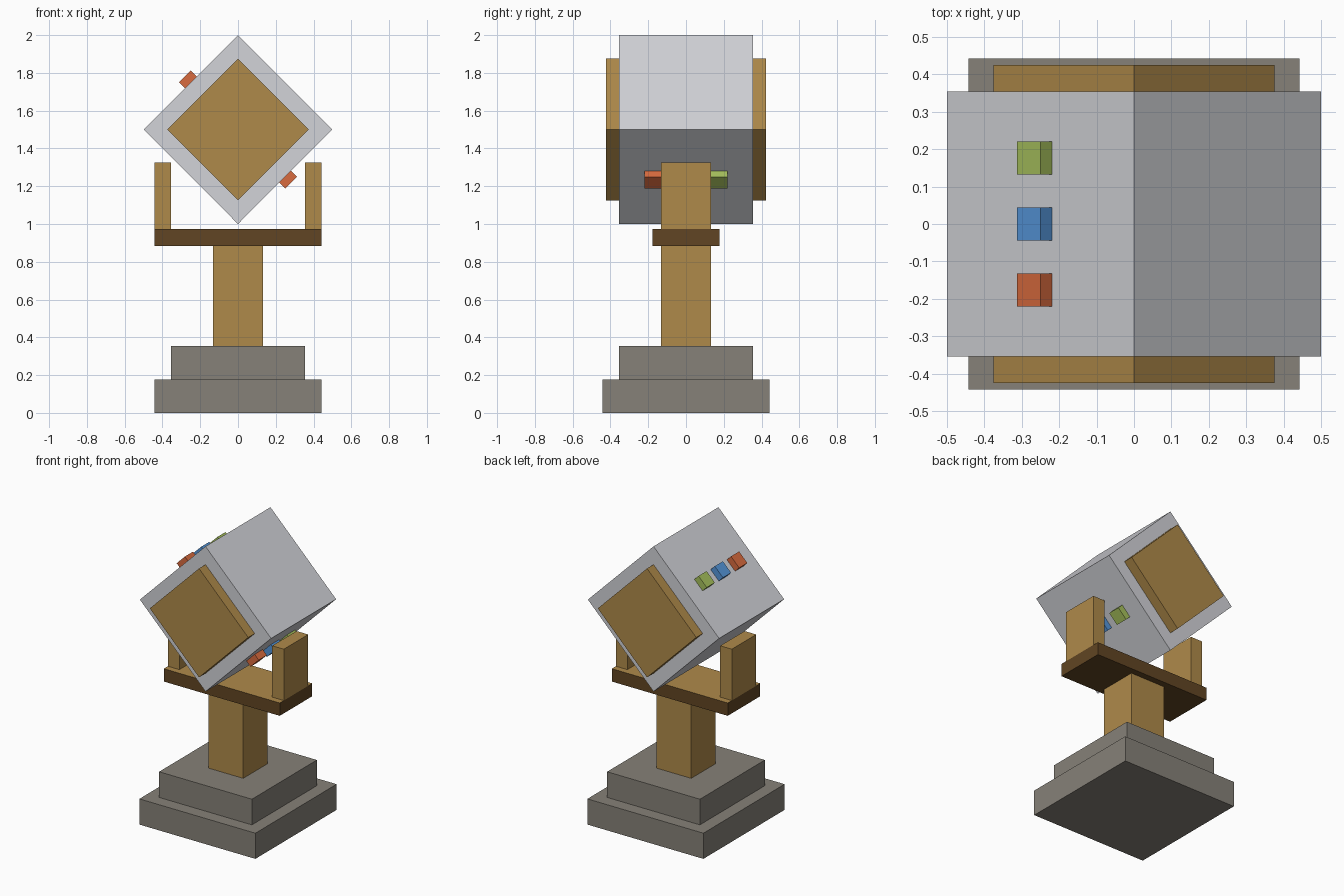
import bpy
import math
from mathutils import Vector

if "Cube" in bpy.data.objects:
    bpy.data.objects.remove(bpy.data.objects["Cube"])

U = 2 / 16 / math.sqrt(2)      # modelling unit: the head is 8 units wide
HEAD_Z = 1.5
TILT = math.radians(45)


def material(name, r, g, b):
    def lin(c):
        c /= 255
        return c / 12.92 if c <= 0.04045 else ((c + 0.055) / 1.055) ** 2.4
    m = bpy.data.materials.new(name)
    m.diffuse_color = (lin(r), lin(g), lin(b), 1)
    m.use_nodes = True
    m.node_tree.nodes["Principled BSDF"].inputs["Base Color"].default_value = m.diffuse_color
    return m


STONE = material("stone grey", 134, 129, 120)
WOOD = material("golden wood", 175, 138, 74)
DARK = material("dark wood", 97, 69, 35)
METAL = material("pale metal", 210, 211, 216)
RED = material("orange red", 217, 107, 62)
BLUE = material("blue", 85, 150, 218)
GREEN = material("leaf green", 166, 192, 92)


def box(name, size, centre, mat, tilt=0.0):
    bpy.ops.mesh.primitive_cube_add(size=1, location=centre)
    ob = bpy.context.object
    ob.name = name
    for v in ob.data.vertices:
        v.co *= Vector(size)
    ob.rotation_euler.y = tilt
    ob.data.materials.append(mat)
    return ob


# Stepped stone base and post
box("base_lower_step", (10 * U, 10 * U, 2 * U), (0, 0, U), STONE)
box("base_upper_step", (8 * U, 8 * U, 2 * U), (0, 0, 3 * U), STONE)
box("post", (3 * U, 3 * U, 6 * U), (0, 0, 7 * U), WOOD)

# Cradle: dark plate with a golden upper face, and two upright arms
plate = box("cradle_plate", (10 * U, 4 * U, U), (0, 0, 10.5 * U), DARK)
plate.data.materials.append(WOOD)
for face in plate.data.polygons:
    if face.normal.z > 0.5:
        face.material_index = 1
for side, label in ((-1, "left"), (1, "right")):
    box(f"cradle_arm_{label}", (U, 3 * U, 4 * U), (side * 4.5 * U, 0, 13 * U), WOOD)

# Tilted head with a wooden cap on each end
box("head", (8 * U, 8 * U, 8 * U), (0, 0, HEAD_Z), METAL, TILT)
for side, label in ((-1, "front"), (1, "back")):
    box(f"head_cap_{label}", (6 * U, 0.8 * U, 6 * U),
        (0, side * 4.4 * U, HEAD_Z), WOOD, TILT)

# Rows of buttons half sunk into two opposite faces of the head
for side, label in ((-1, "upper"), (1, "lower")):
    for row, (colour, mat) in enumerate((("red", RED), ("blue", BLUE), ("green", GREEN))):
        box(f"{label}_button_{colour}", (U, U, U),
            (side * 0.25, (row - 1) * 2 * U, HEAD_Z - side * 0.25), mat, TILT)
